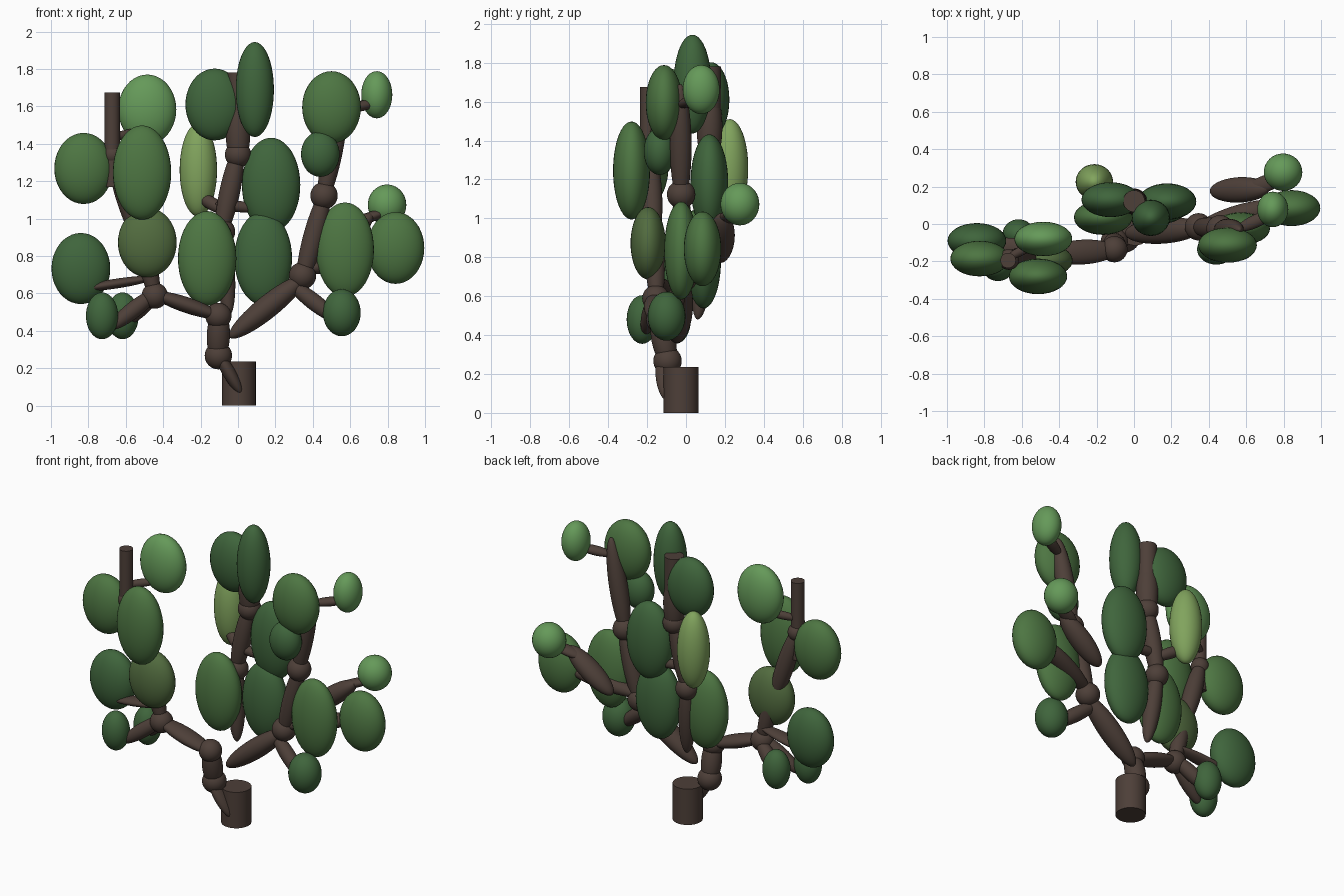
import bpy
from mathutils import Vector, Matrix


def material(name, rgb):
    m = bpy.data.materials.new(name)
    m.diffuse_color = (*rgb, 1)
    return m


BARK = material("bark", (0.075, 0.05, 0.04))
GREENS = {
    "dark": material("dark_green", (0.05, 0.13, 0.045)),
    "mid": material("mid_green", (0.075, 0.18, 0.055)),
    "olive": material("olive_green", (0.085, 0.15, 0.05)),
    "light": material("light_green", (0.13, 0.32, 0.1)),
    "lime": material("lime_green", (0.22, 0.37, 0.11)),
}


def finish(name, mat, matrix):
    ob = bpy.context.object
    ob.name = name
    ob.matrix_world = matrix
    ob.data.materials.append(mat)
    bpy.ops.object.shade_smooth_by_angle()


def ellipsoid(name, mat, matrix):
    bpy.ops.mesh.primitive_uv_sphere_add(segments=32, ring_count=20)
    finish(name, mat, matrix)


def pad(x, y, z, rx, ry, rz, tone):
    ellipsoid("leaf_pad", GREENS[tone],
              Matrix.Translation((x, y, z)) @ Matrix.Diagonal((rx, ry, rz, 1)))


def knot(x, y, z, r):
    ellipsoid("stem_knot", BARK,
              Matrix.Translation((x, y, z)) @ Matrix.Scale(r, 4))


def stem(a, b, r, ry=None):
    # spindle from a to b; ry is its half-depth along world y
    a, b = Vector(a), Vector(b)
    w = (b - a).normalized()
    v = (Vector((0, 1, 0)) - w * w.y).normalized()
    u = v.cross(w)
    rot = Matrix((u, v, w)).transposed().to_4x4()
    size = Matrix.Diagonal((r, ry or r, (b - a).length / 2, 1))
    ellipsoid("stem", BARK, Matrix.Translation((a + b) / 2) @ rot @ size)


def post(name, x, y, z0, z1, r):
    bpy.ops.mesh.primitive_cylinder_add(vertices=32, radius=r, depth=z1 - z0)
    finish(name, BARK, Matrix.Translation((x, y, (z0 + z1) / 2)))


# Upright cylinders
post("trunk_base", 0.005, -0.025, 0, 0.235, 0.09)
post("left_post", -0.673, -0.195, 1.17, 1.675, 0.041)
post("centre_post", 0.0, 0.122, 1.34, 1.78, 0.058)

# Knots at the joints
for k in [(-0.105, -0.095, 0.267, 0.073), (-0.105, -0.135, 0.48, 0.07),
          (-0.445, -0.155, 0.588, 0.07), (-0.67, -0.19, 1.34, 0.055),
          (0.345, -0.015, 0.695, 0.073), (0.46, -0.025, 1.123, 0.073),
          (0, 0.12, 1.342, 0.07), (-0.085, 0.11, 0.93, 0.07)]:
    knot(*k)

# Left limb
stem((-0.12, -0.12, 0.30), (0.02, -0.09, 0.06), 0.035, 0.05)
stem((-0.11, -0.085, 0.23), (-0.1, -0.145, 0.52), 0.062)
stem((-0.46, -0.16, 0.60), (-0.09, -0.14, 0.475), 0.042, 0.066)
stem((-0.86, -0.11, 0.62), (-0.44, -0.14, 0.685), 0.026, 0.05)
stem((-0.69, -0.21, 0.41), (-0.42, -0.15, 0.62), 0.045)
stem((-0.64, -0.06, 0.42), (-0.42, -0.14, 0.61), 0.045)
stem((-0.435, -0.15, 0.55), (-0.54, -0.17, 1.0), 0.05)
stem((-0.52, -0.165, 0.86), (-0.68, -0.19, 1.38), 0.055)
stem((-0.69, -0.19, 1.43), (-0.5, -0.09, 1.47), 0.025)

# Centre limb
stem((-0.05, 0.06, 0.48), (-0.09, 0.115, 0.98), 0.052)
stem((-0.1, 0.11, 0.88), (0.01, 0.12, 1.4), 0.055)
stem((0, 0.12, 1.26), (0, 0.122, 1.68), 0.066)
stem((-0.23, 0.21, 1.13), (-0.05, 0.12, 1.03), 0.035)
stem((-0.12, 0.11, 1.08), (0.12, 0.12, 1.05), 0.03)

# Right limb
stem((-0.045, -0.05, 0.365), (0.36, -0.02, 0.69), 0.062, 0.07)
stem((0.27, -0.02, 0.66), (0.54, -0.1, 0.45), 0.045)
stem((0.33, -0.015, 0.62), (0.475, -0.025, 1.17), 0.056)
stem((0.45, -0.025, 1.07), (0.565, -0.03, 1.69), 0.056)
stem((0.55, -0.03, 1.58), (0.75, 0.06, 1.62), 0.028, 0.035)
stem((0.34, -0.02, 0.72), (0.8, 0.11, 0.84), 0.05, 0.06)
stem((0.41, 0.175, 0.78), (0.72, 0.19, 1.02), 0.06, 0.068)
stem((0.6, 0.18, 0.97), (0.8, 0.25, 1.04), 0.028, 0.045)

# Leaf pads: centre, radii, tone
for p in [
    # left limb
    (-0.485, -0.08, 1.583, 0.155, 0.092, 0.187, "light"),
    (-0.825, -0.185, 1.268, 0.157, 0.095, 0.19, "mid"),
    (-0.513, -0.28, 1.246, 0.156, 0.095, 0.252, "mid"),
    (-0.84, -0.09, 0.733, 0.157, 0.095, 0.19, "dark"),
    (-0.485, -0.195, 0.872, 0.157, 0.09, 0.186, "olive"),
    (-0.727, -0.225, 0.48, 0.086, 0.08, 0.125, "dark"),
    (-0.617, -0.055, 0.48, 0.086, 0.08, 0.125, "dark"),
    # centre limb
    (-0.165, 0.035, 0.787, 0.156, 0.093, 0.253, "mid"),
    (0.135, 0.09, 0.787, 0.154, 0.09, 0.25, "dark"),
    (0.177, 0.12, 1.18, 0.156, 0.097, 0.252, "dark"),
    (-0.212, 0.225, 1.26, 0.1, 0.095, 0.25, "lime"),
    (-0.125, 0.13, 1.61, 0.156, 0.093, 0.192, "dark"),
    (0.09, 0.033, 1.69, 0.102, 0.097, 0.254, "dark"),
    # right limb
    (0.555, -0.1, 0.497, 0.101, 0.097, 0.126, "dark"),
    (0.572, -0.025, 0.834, 0.155, 0.087, 0.252, "mid"),
    (0.843, 0.085, 0.843, 0.153, 0.096, 0.192, "mid"),
    (0.797, 0.277, 1.073, 0.103, 0.1, 0.109, "light"),
    (0.742, 0.078, 1.662, 0.083, 0.095, 0.126, "light"),
    (0.5, -0.113, 1.595, 0.157, 0.094, 0.193, "mid"),
    (0.44, -0.135, 1.345, 0.103, 0.082, 0.122, "dark"),
]:
    pad(*p)
